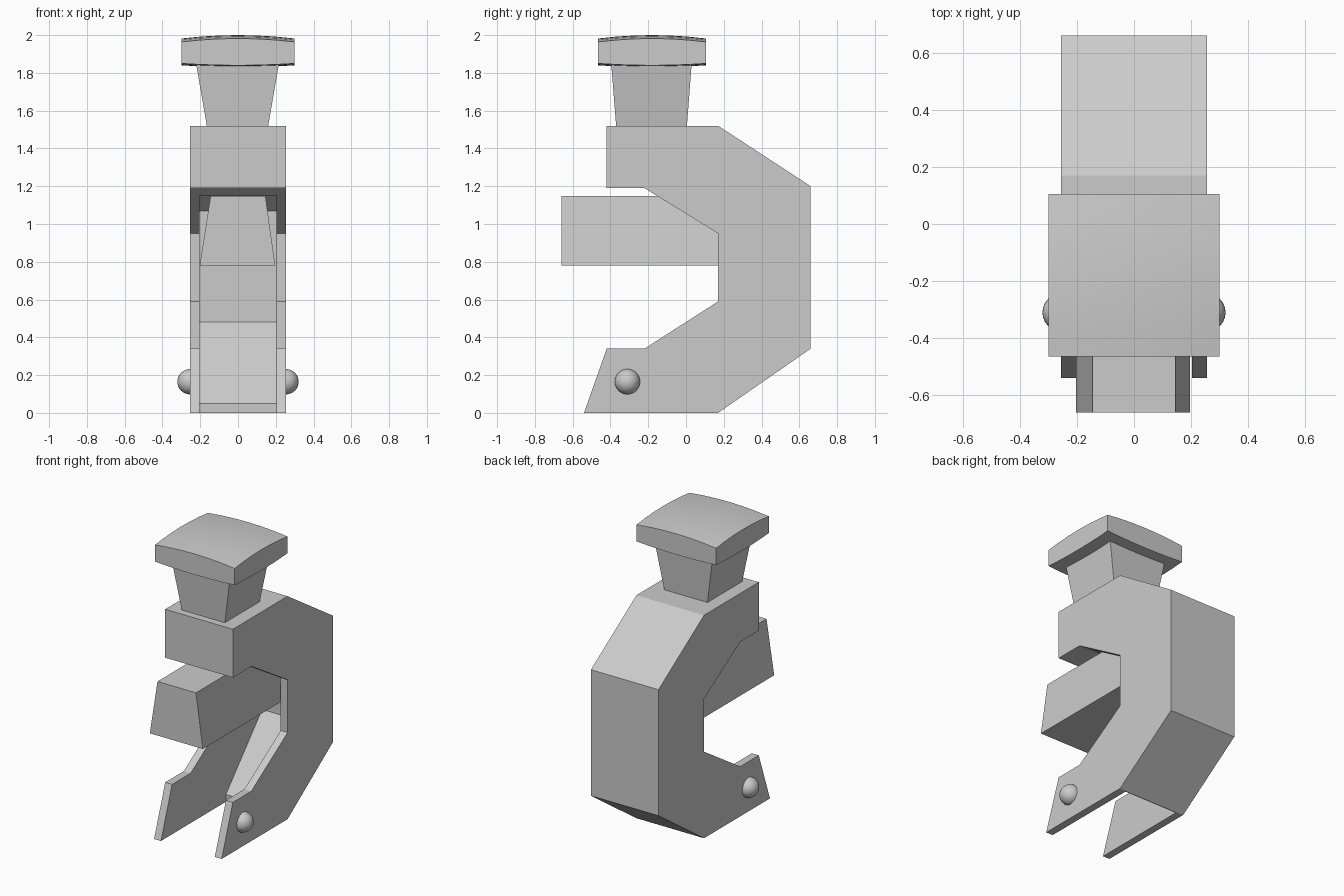
import bpy, bmesh
from mathutils import Vector

if "Cube" in bpy.data.objects:
    bpy.data.objects.remove(bpy.data.objects["Cube"])


def add_object(name, bm):
    bmesh.ops.recalc_face_normals(bm, faces=bm.faces[:])
    mesh = bpy.data.meshes.new(name)
    bm.to_mesh(mesh)
    bm.free()
    obj = bpy.data.objects.new(name, mesh)
    bpy.context.collection.objects.link(obj)
    return obj


def side_profile(name, points, half_width):
    """Extrude a (y, z) outline symmetrically along x."""
    bm = bmesh.new()
    face = bm.faces.new([bm.verts.new((-half_width, y, z)) for y, z in points])
    ext = bmesh.ops.extrude_face_region(bm, geom=[face])
    verts = [g for g in ext["geom"] if isinstance(g, bmesh.types.BMVert)]
    bmesh.ops.translate(bm, vec=(2 * half_width, 0, 0), verts=verts)
    return add_object(name, bm)


def tapered_block(name, bottom, top):
    """Block between two rectangles given as (x0, x1, y0, y1, z)."""
    bm = bmesh.new()
    bmesh.ops.create_cube(bm, size=2)
    for v in bm.verts:
        x0, x1, y0, y1, z = top if v.co.z > 0 else bottom
        v.co = (x1 if v.co.x > 0 else x0, y1 if v.co.y > 0 else y0, z)
    return add_object(name, bm)


# C-shaped frame, hollowed out between two side plates
frame = side_profile("frame", [
    (-0.42, 1.52), (0.17, 1.52), (0.66, 1.2), (0.66, 0.34), (0.17, 0), (-0.54, 0),
    (-0.42, 0.34), (-0.22, 0.34), (0.17, 0.59), (0.17, 0.95), (-0.22, 1.19), (-0.42, 1.19)], 0.255)
cutter = side_profile("frame_cutter", [
    (-0.8, -0.1), (0.16, -0.1), (0.16, 0.05), (0.55, 0.48), (0.55, 1.07),
    (0.45, 1.15), (-0.8, 1.15)], 0.203)
cutter.hide_render = True
mod = frame.modifiers.new("hollow", "BOOLEAN")
mod.operation, mod.solver, mod.object = "DIFFERENCE", "EXACT", cutter
bpy.context.view_layer.objects.active = frame
bpy.ops.object.modifier_apply(modifier=mod.name)
bpy.data.objects.remove(cutter)

# Tapered bar projecting from the hollow
tapered_block("bar", (-0.203, 0.197, -0.66, 0.55, 0.78), (-0.145, 0.145, -0.66, 0.55, 1.149))

# Flaring stem under the cap
tapered_block("stem", (-0.165, 0.16, -0.37, 0.005, 1.52), (-0.222, 0.217, -0.396, 0.03, 1.85))

# Square cap with gently bulging top and underside
bm = bmesh.new()
bmesh.ops.create_cube(bm, size=2)
flat_edges = [e for e in bm.edges if abs(e.verts[0].co.z - e.verts[1].co.z) < 0.1]
bmesh.ops.subdivide_edges(bm, edges=flat_edges, cuts=5, use_grid_fill=True)
for v in bm.verts:
    u, w = v.co.x, v.co.y
    r = u * u + w * w
    z = 2.0 - 0.018 * r if v.co.z > 0 else 1.83 + 0.01 * r
    v.co = Vector((0.3 * u, -0.18 + 0.285 * w, z))
cap = add_object("cap", bm)

# Domed pin heads on both side plates
pins = []
for side, label in ((1, "right"), (-1, "left")):
    bm = bmesh.new()
    bmesh.ops.create_uvsphere(bm, u_segments=24, v_segments=16, radius=0.067)
    bmesh.ops.bisect_plane(bm, geom=bm.verts[:] + bm.edges[:] + bm.faces[:], dist=1e-5,
                           plane_co=(0, 0, 0), plane_no=(side, 0, 0), clear_inner=True)
    bmesh.ops.holes_fill(bm, edges=[e for e in bm.edges if e.is_boundary], sides=0)
    bmesh.ops.translate(bm, vec=(side * 0.254, -0.31, 0.165), verts=bm.verts[:])
    pins.append(add_object("pin_head_" + label, bm))

# Smooth the curved parts, keep their rims sharp
bpy.ops.object.select_all(action="DESELECT")
for obj in [cap] + pins:
    obj.select_set(True)
bpy.context.view_layer.objects.active = cap
bpy.ops.object.shade_smooth_by_angle()
